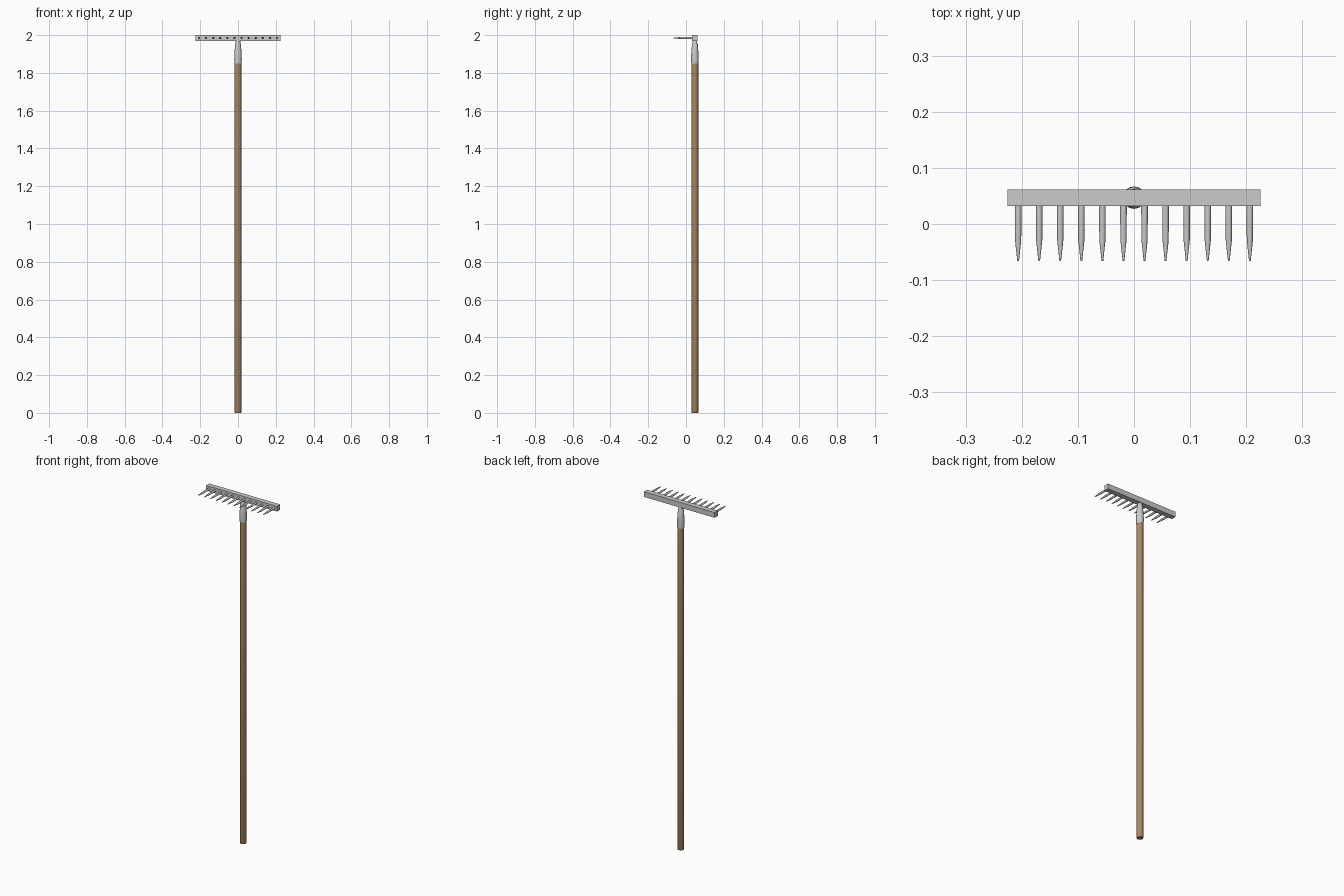
import bpy, bmesh
from math import pi, sin, cos, radians
from mathutils import Matrix

if "Cube" in bpy.data.objects:
    bpy.data.objects.remove(bpy.data.objects["Cube"])

AXIS_Y = 0.047   # depth of the handle axis and head bar


def lathe(name, profile, sides, matrix):
    """Closed round part from (radius, height) rings along local z."""
    bm = bmesh.new()
    rings = [[bm.verts.new((r * cos(2 * pi * i / sides), r * sin(2 * pi * i / sides), h))
              for i in range(sides)] for r, h in profile]
    for a, b in zip(rings, rings[1:]):
        for i in range(sides):
            j = (i + 1) % sides
            bm.faces.new((a[i], a[j], b[j], b[i]))
    bm.faces.new(rings[0][::-1])
    bm.faces.new(rings[-1])
    bm.transform(matrix)
    mesh = bpy.data.meshes.new(name)
    bm.to_mesh(mesh)
    bm.free()
    obj = bpy.data.objects.new(name, mesh)
    bpy.context.collection.objects.link(obj)
    bpy.ops.object.select_all(action='DESELECT')
    obj.select_set(True)
    bpy.context.view_layer.objects.active = obj
    bpy.ops.object.shade_smooth_by_angle(angle=radians(35))
    return obj


upright = Matrix.Translation((0, AXIS_Y, 0))

# Wooden handle with slightly eased butt end
handle = lathe("handle", [(0.0165, 0), (0.018, 0.003), (0.018, 1.86)], 16, upright)
wood = bpy.data.materials.new("wood")
wood.diffuse_color = (0.40, 0.25, 0.13, 1)
wood.use_nodes = True
wood.node_tree.nodes["Principled BSDF"].inputs["Base Color"].default_value = wood.diffuse_color
handle.data.materials.append(wood)

# Tapered metal socket joining handle and head
lathe("socket", [(0.019, 1.85), (0.020, 1.87), (0.0195, 1.895), (0.0155, 1.952),
                 (0.012, 1.96), (0.012, 1.975)], 16, upright)

# Head bar
bpy.ops.mesh.primitive_cube_add(size=1, location=(0, AXIS_Y, 1.985))
bar = bpy.context.object
bar.name = "head_bar"
bar.scale = (0.45, 0.029, 0.03)
bpy.ops.object.transform_apply(location=False, rotation=False, scale=True)

# Row of twelve pointed tines facing forward
COUNT, HALF_SPAN = 12, 0.2065
for k in range(COUNT):
    x = -HALF_SPAN + 2 * HALF_SPAN * k / (COUNT - 1)
    place = Matrix.Translation((x, 0.036, 1.985)) @ Matrix.Rotation(pi / 2, 4, 'X')
    lathe(f"tine_{k + 1}", [(0.006, 0), (0.0055, 0.065), (0.0015, 0.102)], 12, place)
